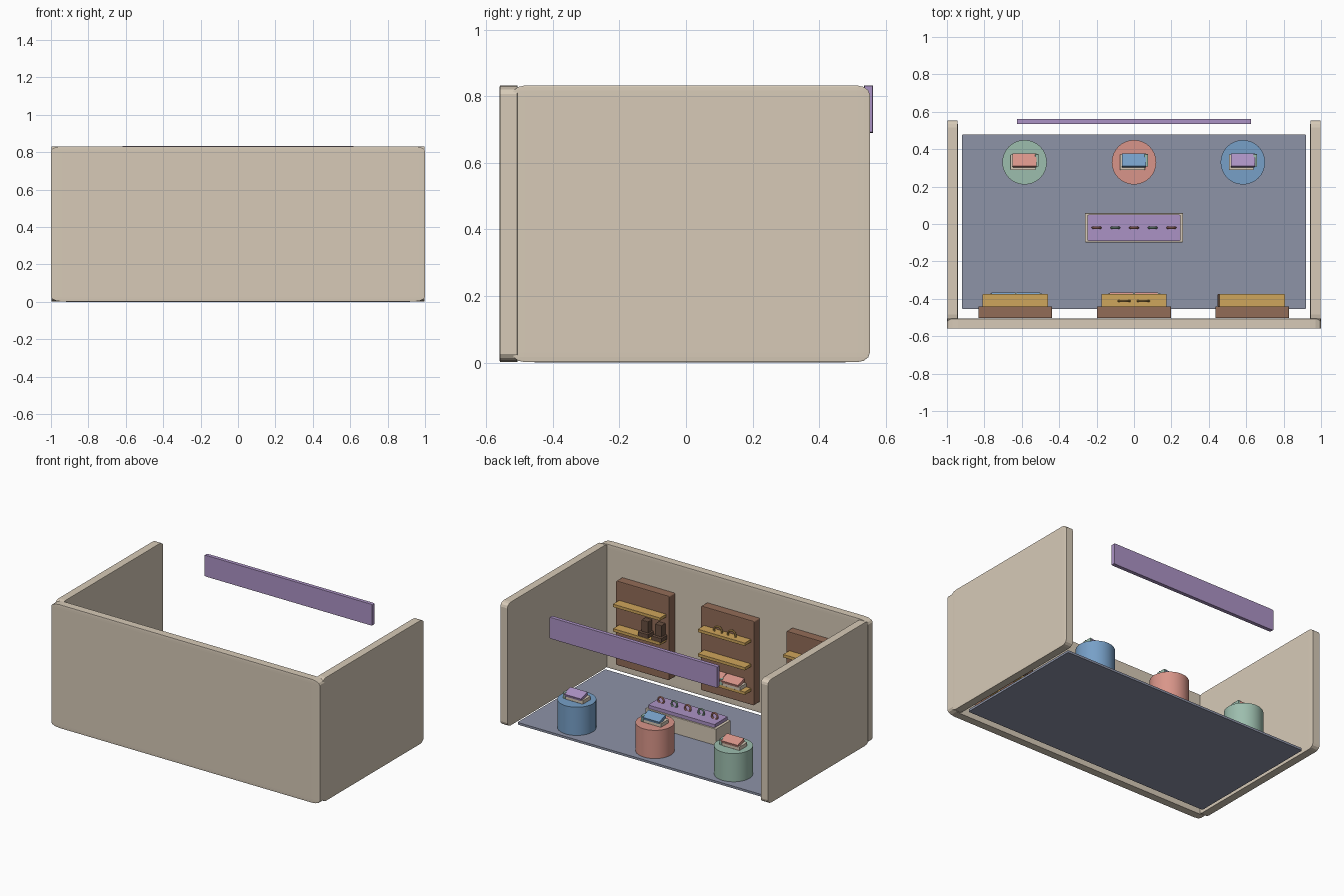
import bpy, bmesh
from math import radians
from mathutils import Matrix, Vector

if "Cube" in bpy.data.objects:
    bpy.data.objects.remove(bpy.data.objects["Cube"])


def paint(name, r, g, b):
    m = bpy.data.materials.new(name)
    m.diffuse_color = [(c / 255) ** 2.2 for c in (r, g, b)] + [1]
    m.use_nodes = True
    m.node_tree.nodes["Principled BSDF"].inputs["Base Color"].default_value = m.diffuse_color
    return m


BEIGE = paint("beige", 214, 201, 182)
FLOOR = paint("slate", 140, 146, 166)
PURPLE = paint("purple", 170, 145, 195)
GREEN = paint("green", 155, 188, 172)
RED = paint("coral", 216, 148, 136)
BLUE = paint("blue", 118, 158, 198)
WOOD = paint("wood", 145, 108, 88)
GOLD = paint("gold", 206, 164, 92)
BROWN = paint("leather", 104, 80, 66)


def finish(name, bm, mat, loc, rot_x=0, smooth=False):
    me = bpy.data.meshes.new(name)
    bmesh.ops.recalc_face_normals(bm, faces=bm.faces)
    bm.to_mesh(me)
    bm.free()
    me.materials.append(mat)
    ob = bpy.data.objects.new(name, me)
    ob.location = loc
    ob.rotation_euler.x = rot_x
    bpy.context.collection.objects.link(ob)
    if smooth:
        bpy.ops.object.select_all(action='DESELECT')
        ob.select_set(True)
        bpy.context.view_layer.objects.active = ob
        bpy.ops.object.shade_smooth_by_angle(angle=radians(35))
    return ob


# Box from centre x/y, bottom z and size; bevel is proportional to each side
def box(name, mat, x, y, z, sx, sy, sz, bevel=0.0, tilt=0):
    bm = bmesh.new()
    bmesh.ops.create_cube(bm, size=1)
    if bevel:
        bmesh.ops.bevel(bm, geom=bm.edges[:], offset=bevel, segments=3,
                        profile=0.5, affect='EDGES')
    bmesh.ops.scale(bm, vec=Vector((sx, sy, sz)), verts=bm.verts)
    return finish(name, bm, mat, (x, y, z + sz / 2), tilt)


def drum(name, mat, x, y, z, r, h):
    bm = bmesh.new()
    bmesh.ops.create_cone(bm, cap_ends=True, segments=32, radius1=r, radius2=r, depth=h)
    return finish(name, bm, mat, (x, y, z + h / 2), smooth=True)


# Upright ring: a small circle spun around the y axis
def ring(name, mat, x, y, z, major, minor):
    bm = bmesh.new()
    bmesh.ops.create_circle(bm, segments=8, radius=minor,
                            matrix=Matrix.Translation((major, 0, 0)) @ Matrix.Rotation(0, 4, 'X'))
    bmesh.ops.rotate(bm, verts=bm.verts, cent=(0, 0, 0), matrix=Matrix.Identity(3))
    bmesh.ops.spin(bm, geom=bm.verts[:] + bm.edges[:], cent=(0, 0, 0), axis=(0, 1, 0),
                   angle=radians(360), steps=20, use_merge=True)
    bmesh.ops.remove_doubles(bm, verts=bm.verts, dist=1e-5)
    return finish(name, bm, mat, (x, y, z), smooth=True)


# Open gift box: beige tray, tilted coloured lid and a green side tab
def gift(name, mat, x, y, z):
    box(name + "_tray", BEIGE, x - 0.008, y, z, 0.132, 0.084, 0.025, 0.03)
    box(name + "_lid", mat, x, y + 0.01, z + 0.025, 0.128, 0.072, 0.022, 0.03, radians(-18))
    box(name + "_tab", GREEN, x + 0.066, y + 0.01, z + 0.002, 0.018, 0.066, 0.04, 0.03)


# Shell: floor, front wall, two side walls and the fascia at the open side
box("floor", FLOOR, 0, 0.012, 0, 1.84, 0.935, 0.015, 0.006)
box("long_wall", BEIGE, 0, -0.5325, 0.002, 2, 0.055, 0.83, 0.03)
for side, s in (("left", -1), ("right", 1)):
    box(side + "_wall", BEIGE, s * 0.97, 0.015, 0.002, 0.056, 1.075, 0.83, 0.035)
box("fascia", PURPLE, 0, 0.548, 0.69, 1.25, 0.026, 0.143, 0.02)

# Round pedestals with gift boxes
for i, (x, mat, lid) in enumerate(((-0.585, GREEN, RED), (0, RED, BLUE), (0.582, BLUE, PURPLE))):
    drum(f"pedestal_{i}", mat, x, 0.33, 0.012, 0.119, 0.193)
    gift(f"pedestal_box_{i}", lid, x, 0.33, 0.205)

# Central display table with a row of rings
box("table_base", BEIGE, 0, -0.02, 0.012, 0.525, 0.158, 0.113, 0.02)
box("table_pad", PURPLE, 0, -0.02, 0.125, 0.495, 0.142, 0.024, 0.03)
for i in range(5):
    ring(f"table_ring_{i}", GREEN if i % 2 else RED, -0.2 + 0.1 * i, -0.02, 0.165, 0.021, 0.006)

# Wall racks with three shelves each
SHELVES = (0.165, 0.33, 0.495)
for i, x in enumerate((-0.635, 0, 0.632)):
    box(f"rack_board_{i}", WOOD, x, -0.472, 0.075, 0.395, 0.062, 0.565, 0.015)
    for j, z in enumerate(SHELVES):
        box(f"rack_{i}_shelf_{j}", GOLD, x, -0.409, z, 0.35, 0.068, 0.02, 0.02)

# Shelf goods: boxes, gold hoops and a pair of boots
for i, dx in enumerate((-0.066, 0.066)):
    gift(f"left_rack_box_{i}", BLUE, -0.632 + dx, -0.414, SHELVES[1] + 0.02)
    gift(f"middle_rack_box_{i}", RED, dx, -0.414, SHELVES[0] + 0.02)
for i, x in enumerate((-0.053, 0.05)):
    ring(f"gold_hoop_{i}", GOLD, x, -0.412, SHELVES[2] + 0.028, 0.029, 0.006)
for i, x in enumerate((0.485, 0.585)):
    box(f"boot_foot_{i}", BROWN, x, -0.408, SHELVES[1] + 0.02, 0.075, 0.066, 0.028, 0.05)
    box(f"boot_shaft_{i}", BROWN, x, -0.418, SHELVES[1] + 0.045, 0.05, 0.045, 0.078, 0.05)
